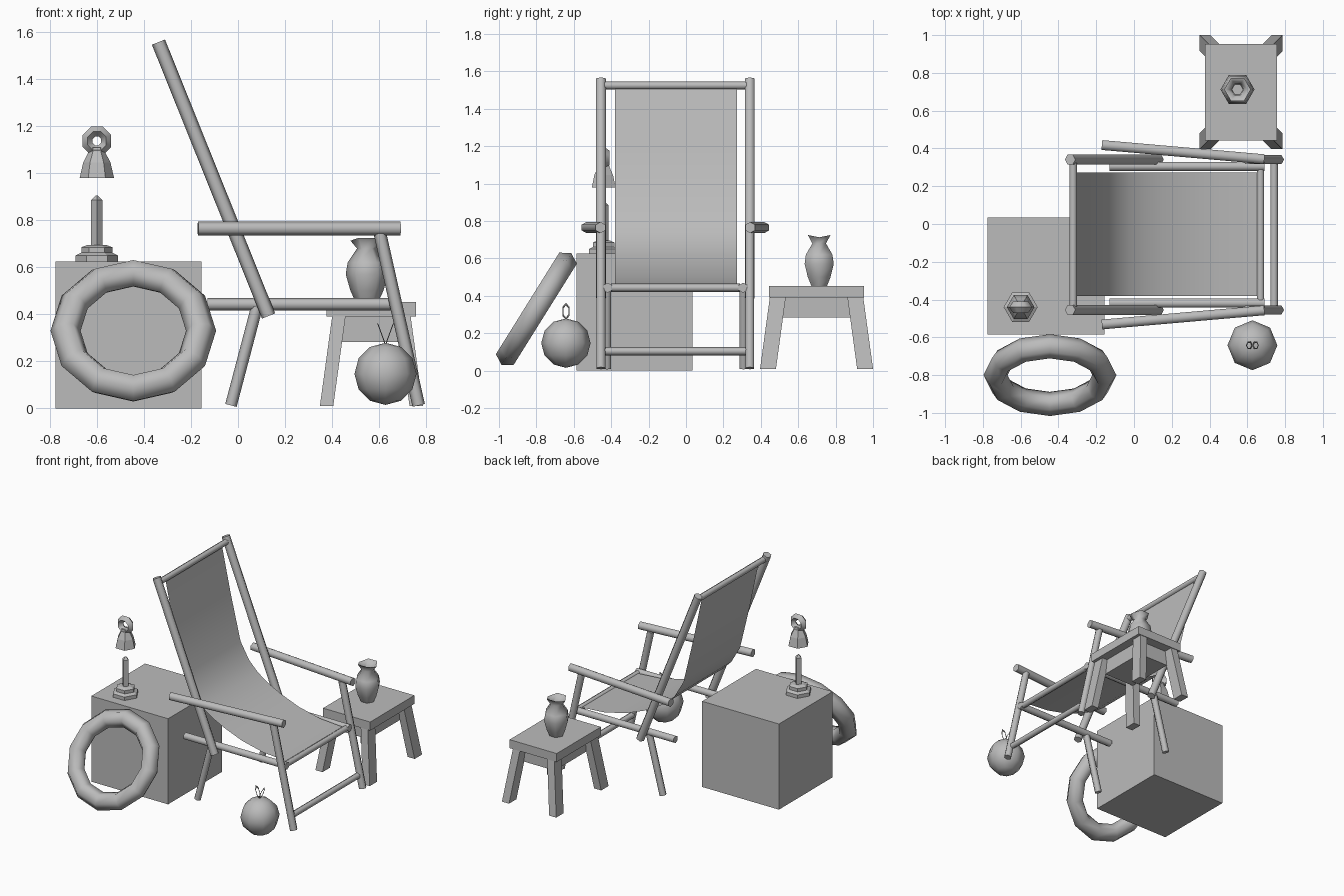
import bpy, bmesh, math
from mathutils import Vector, Matrix

if "Cube" in bpy.data.objects:
    bpy.data.objects.remove(bpy.data.objects["Cube"])

grey = bpy.data.materials.new("plain grey")
grey.diffuse_color = (0.5, 0.5, 0.5, 1)
grey.use_nodes = True
grey.node_tree.nodes["Principled BSDF"].inputs["Base Color"].default_value = grey.diffuse_color


def finish(name, bm, smooth=None):
    bmesh.ops.recalc_face_normals(bm, faces=bm.faces)
    me = bpy.data.meshes.new(name)
    bm.to_mesh(me)
    bm.free()
    me.materials.append(grey)
    ob = bpy.data.objects.new(name, me)
    bpy.context.collection.objects.link(ob)
    if smooth:
        bpy.ops.object.select_all(action='DESELECT')
        ob.select_set(True)
        bpy.context.view_layer.objects.active = ob
        bpy.ops.object.shade_smooth_by_angle(angle=math.radians(smooth))
    return ob


def rod(name, a, b, r, sides=6):
    a, b = Vector(a), Vector(b)
    d = b - a
    m = Matrix.Translation((a + b) / 2) @ d.to_track_quat('Z', 'Y').to_matrix().to_4x4()
    bm = bmesh.new()
    bmesh.ops.create_cone(bm, cap_ends=True, segments=sides, radius1=r, radius2=r,
                          depth=d.length, matrix=m)
    return finish(name, bm, 65)


def hull_box(name, bottom, top):
    """Box between two rectangles given as (x0, x1, y0, y1, z)."""
    bm = bmesh.new()
    for x0, x1, y0, y1, z in (bottom, top):
        for x, y in ((x0, y0), (x1, y0), (x1, y1), (x0, y1)):
            bm.verts.new((x, y, z))
    bm.verts.ensure_lookup_table()
    v = bm.verts
    bm.faces.new(v[0:4])
    bm.faces.new(v[4:8])
    for i in range(4):
        j = (i + 1) % 4
        bm.faces.new((v[i], v[j], v[j + 4], v[i + 4]))
    return finish(name, bm)


def lathe(name, x, y, profile, sides=6, sy=1.0, smooth=None):
    """Turned solid; profile is (radius, z) from bottom to top."""
    bm = bmesh.new()
    rings = [[bm.verts.new((x + r * math.cos(2 * math.pi * k / sides),
                            y + sy * r * math.sin(2 * math.pi * k / sides), z))
              for k in range(sides)] for r, z in profile]
    for lo, hi in zip(rings, rings[1:]):
        for k in range(sides):
            j = (k + 1) % sides
            bm.faces.new((lo[k], lo[j], hi[j], hi[k]))
    bm.faces.new(rings[0])
    bm.faces.new(rings[-1])
    return finish(name, bm, smooth)


def ring(name, matrix, major, minor, n, m, smooth=None, phase=0.0):
    """Torus around local z; minor is (radial, axial) half thickness."""
    bm = bmesh.new()
    vs = []
    for i in range(n):
        a = 2 * math.pi * i / n
        for k in range(m):
            b = 2 * math.pi * k / m + phase
            r = major + minor[0] * math.cos(b)
            vs.append(bm.verts.new(matrix @ Vector((r * math.cos(a), r * math.sin(a),
                                                    minor[1] * math.sin(b)))))
    for i in range(n):
        for k in range(m):
            p, q = (i + 1) % n, (k + 1) % m
            bm.faces.new((vs[i * m + k], vs[p * m + k], vs[p * m + q], vs[i * m + q]))
    return finish(name, bm, smooth)


# Crate and the swim ring leaning against it
hull_box("crate", (-0.775, -0.155, -0.585, 0.035, 0), (-0.775, -0.155, -0.585, 0.035, 0.625))
lean = Matrix.Translation((-0.445, -0.8, 0.33)) @ Matrix.Rotation(math.radians(90 - 32), 4, 'X')
ring("swim_ring", lean, 0.288, (0.064, 0.064), 12, 6, 65)

# Lamp: foot, stem and a separate bell with a looped handle
LX, LY = -0.6, -0.44
lathe("lamp_foot", LX, LY, [(0.09, 0.625), (0.09, 0.65), (0.066, 0.662), (0.066, 0.685), (0.04, 0.695)])
lathe("lamp_stem", LX, LY, [(0.025, 0.69), (0.025, 0.885), (0.004, 0.905)], 4)
lathe("lamp_bell", LX, LY, [(0.073, 0.98), (0.058, 1.045), (0.035, 1.09), (0.03, 1.11)])
upright = Matrix.Translation((LX, LY, 1.137)) @ Matrix.Rotation(math.pi / 2, 4, 'X') \
    @ Matrix.Rotation(math.pi / 8, 4, 'Z')
ring("lamp_handle", upright, 0.043, (0.023, 0.03), 8, 4, 50)

# Deck chair frame, mirrored about its centre line
CY = -0.057
for s, side in ((-1, "near"), (1, "far")):
    def at(x, y, z):
        return (x, CY + s * y, z)
    rod(f"back_pole_{side}", at(-0.338, 0.398, 1.557), at(0.13, 0.398, 0.393), 0.03)
    rod(f"front_leg_{side}", at(0.602, 0.398, 0.75), at(0.768, 0.398, 0.013), 0.027)
    rod(f"back_leg_{side}", at(0.08, 0.365, 0.43), at(-0.03, 0.365, 0.013), 0.025)
    rod(f"seat_rail_{side}", at(-0.13, 0.362, 0.443), at(0.69, 0.362, 0.443), 0.027)
    rod(f"armrest_{side}", at(-0.17, 0.475, 0.765), at(0.69, 0.4, 0.765), 0.03)
for name, x, w, z in (("top_bar", -0.322, 0.38, 1.525), ("seat_bar", 0.67, 0.345, 0.443),
                      ("foot_bar", 0.742, 0.38, 0.104)):
    rod(name, (x, CY - w, z), (x, CY + w, z), 0.022)

# Hanging cloth sheet
cloth = [(-0.322, 1.527), (-0.25, 1.19), (-0.17, 0.86), (-0.1, 0.74), (-0.03, 0.67),
         (0.06, 0.61), (0.155, 0.563), (0.3, 0.507), (0.47, 0.468), (0.67, 0.453)]
bm = bmesh.new()
rows = [[bm.verts.new((x, y, z)) for y in (-0.38, 0.272)] for x, z in cloth]
for p, q in zip(rows, rows[1:]):
    bm.faces.new((p[0], q[0], q[1], p[1]))
finish("sling_cloth", bm, 60)

# Stool: slab, apron and four splayed legs
SX, SY = 0.567, 0.698
hull_box("stool_top", (SX - 0.19, SX + 0.19, SY - 0.255, SY + 0.255, 0.39),
         (SX - 0.19, SX + 0.19, SY - 0.255, SY + 0.255, 0.452))
hull_box("stool_apron", (SX - 0.125, SX + 0.125, SY - 0.185, SY + 0.185, 0.283),
         (SX - 0.125, SX + 0.125, SY - 0.185, SY + 0.185, 0.39))
for sx in (-1, 1):
    for sy in (-1, 1):
        def foot(x0, x1, y0, y1, z):
            return (SX + sx * x0, SX + sx * x1, SY + sy * y0, SY + sy * y1, z)
        hull_box("stool_leg", foot(0.162, 0.219, 0.217, 0.302, 0.01),
                 foot(0.11, 0.167, 0.165, 0.25, 0.39))

# Vase with hollow mouth and wavy rim
vase = lathe("vase", 0.548, 0.712, [(0.048, 0.452), (0.07, 0.5), (0.09, 0.57), (0.082, 0.62),
                                    (0.042, 0.68), (0.07, 0.725), (0.058, 0.722), (0.034, 0.68),
                                    (0.03, 0.65)], 6, 1.0, 65)
for v in vase.data.vertices:
    if v.co.z > 0.71 and abs(v.co.y - 0.712) < 0.01:
        v.co.z -= 0.012

# Ball with two ribbon loops
bm = bmesh.new()
bmesh.ops.create_uvsphere(bm, u_segments=8, v_segments=6, radius=0.132,
                          matrix=Matrix.Translation((0.627, -0.642, 0.147)))
finish("ball", bm, 60)
for s in (-1, 1):
    tilt = Matrix.Translation((0.627 + s * 0.017, -0.642, 0.317)) \
        @ Matrix.Rotation(s * math.radians(20), 4, 'Y') \
        @ Matrix.Diagonal((1, 0.45, 1, 1)) @ Matrix.Rotation(math.pi / 2, 4, 'Y')
    ring("ribbon_loop", tilt, 0.042, (0.008, 0.002), 6, 4)
